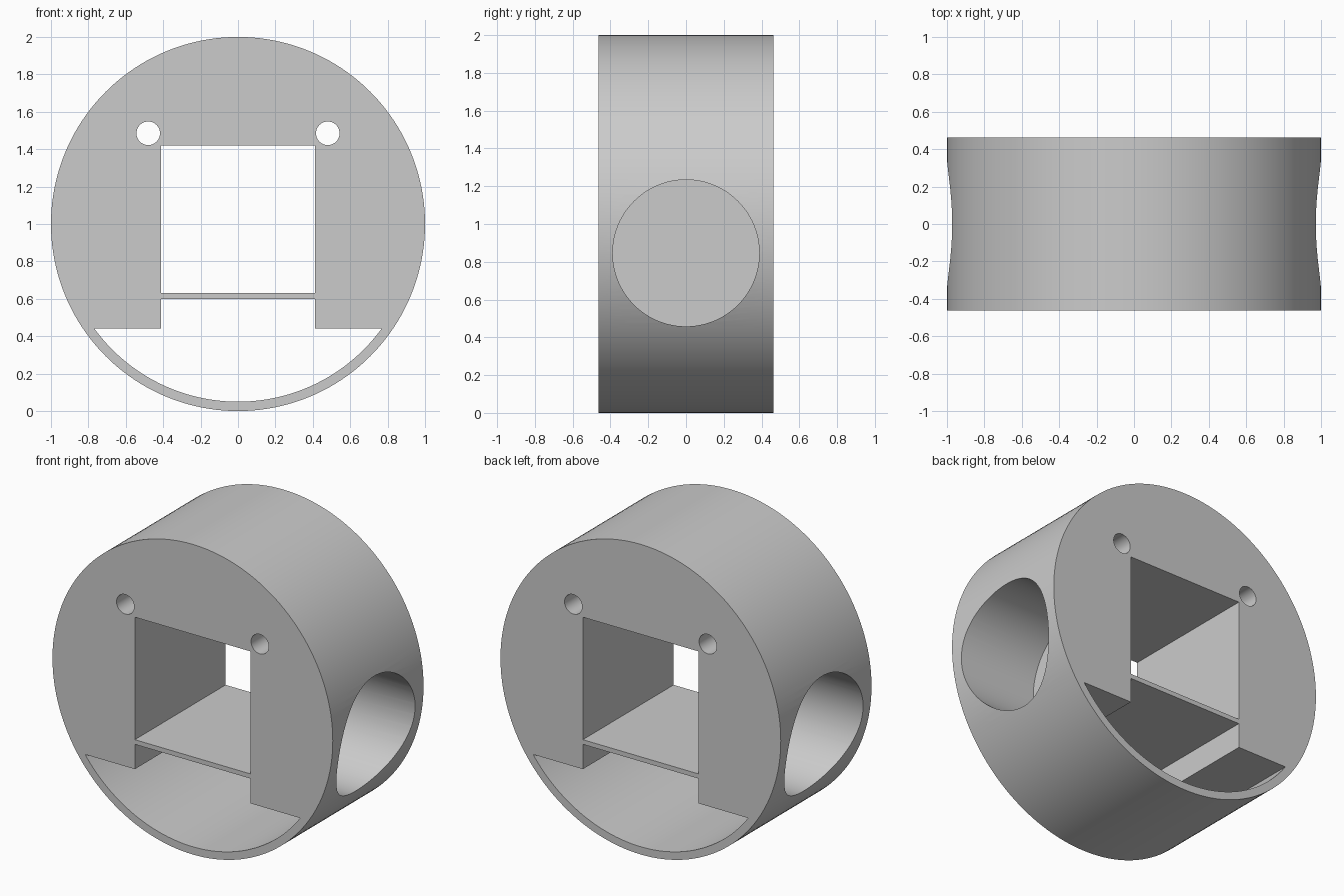
import bpy, bmesh
from math import sin, cos, pi, asin, radians
from mathutils import Matrix, Vector

if "Cube" in bpy.data.objects:
    bpy.data.objects.remove(bpy.data.objects["Cube"], do_unlink=True)

RADIUS, INNER, DEPTH, CENTRE = 1.0, 0.95, 0.925, 1.0
BAY_X, BAY_LOW, BAY_TOP = 0.412, 0.63, 1.42       # square window
SHELF_UNDER, LEDGE = 0.6, 0.44                    # lower chamber heights

grey = bpy.data.materials.new("light_grey")
grey.use_nodes = True
colour = (0.6, 0.6, 0.6, 1)
grey.diffuse_color = colour
grey.node_tree.nodes["Principled BSDF"].inputs["Base Color"].default_value = colour


def add_object(name, bm):
    bmesh.ops.recalc_face_normals(bm, faces=bm.faces)
    mesh = bpy.data.meshes.new(name)
    bm.to_mesh(mesh)
    bm.free()
    mesh.materials.append(grey)
    obj = bpy.data.objects.new(name, mesh)
    bpy.context.collection.objects.link(obj)
    return obj


def prism(name, outline, length):
    """Extrude an (x, z) outline along y, centred on y = 0."""
    bm = bmesh.new()
    face = bm.faces.new([bm.verts.new((x, -length / 2, z)) for x, z in outline])
    new = bmesh.ops.extrude_face_region(bm, geom=[face])["geom"]
    verts = [v for v in new if isinstance(v, bmesh.types.BMVert)]
    bmesh.ops.translate(bm, verts=verts, vec=Vector((0, length, 0)))
    return add_object(name, bm)


def arc(radius, cx, cz, start, end, steps):
    angles = [start + (end - start) * i / steps for i in range(steps + 1)]
    return [(cx + radius * cos(a), cz + radius * sin(a)) for a in angles]


def circle(radius, cx, cz, sides):
    return arc(radius, cx, cz, 0, 2 * pi, sides)[:-1]


# Round body
body = prism("round_housing", circle(RADIUS, 0, CENTRE, 160), DEPTH)

# Square window through the middle
cutters = [prism("window_cutter", [(-BAY_X, BAY_LOW), (BAY_X, BAY_LOW),
                                   (BAY_X, BAY_TOP), (-BAY_X, BAY_TOP)], 2)]

# Lower chamber: curved floor, side ledges and a raised middle under the shelf
edge = asin((CENTRE - LEDGE) / INNER)
chamber = arc(INNER, 0, CENTRE, pi + edge, 2 * pi - edge, 80)
chamber += [(BAY_X, LEDGE), (BAY_X, SHELF_UNDER),
            (-BAY_X, SHELF_UNDER), (-BAY_X, LEDGE)]
cutters.append(prism("chamber_cutter", chamber, 2))

# Screw holes and blind round side pockets, mirrored
for side, label in ((-1, "right"), (1, "left")):
    cutters.append(prism(label + "_screw_cutter",
                         circle(0.063, side * 0.48, 1.485, 40), 2))
    bm = bmesh.new()
    inner_x, outer_x = 0.443, 1.2
    place = (Matrix.Translation((side * (inner_x + outer_x) / 2, 0, 0.846))
             @ Matrix.Rotation(pi / 2, 4, "Y"))
    bmesh.ops.create_cone(bm, cap_ends=True, segments=96, radius1=0.388,
                          radius2=0.388, depth=outer_x - inner_x, matrix=place)
    cutters.append(add_object(label + "_pocket_cutter", bm))

# Cut every opening, then drop the cutters
bpy.ops.object.select_all(action="DESELECT")
bpy.context.view_layer.objects.active = body
body.select_set(True)
for cutter in cutters:
    cutter.hide_render = True
    mod = body.modifiers.new(cutter.name, "BOOLEAN")
    mod.operation = "DIFFERENCE"
    mod.solver = "EXACT"
    mod.object = cutter
    bpy.ops.object.modifier_apply(modifier=mod.name)
    bpy.data.objects.remove(cutter, do_unlink=True)

bpy.ops.object.shade_smooth_by_angle(angle=radians(25))
